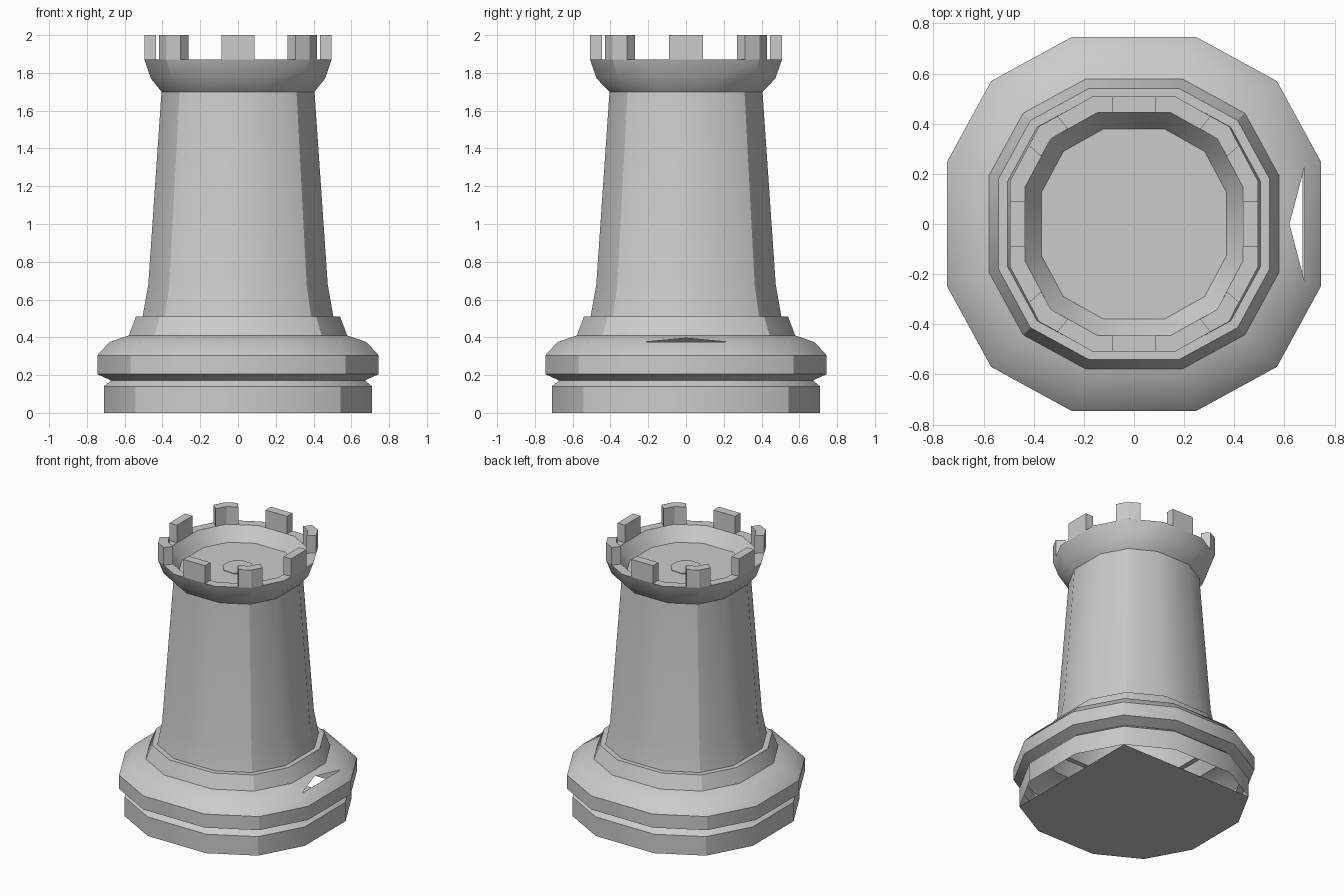
import bpy, bmesh, math
from mathutils import Matrix

cube = bpy.data.objects.get("Cube")
if cube:
    bpy.data.objects.remove(cube, do_unlink=True)

grey = bpy.data.materials.new("light grey")
grey.use_nodes = True
COLOUR = (0.6, 0.6, 0.6, 1)
grey.diffuse_color = COLOUR
grey.node_tree.nodes["Principled BSDF"].inputs["Base Color"].default_value = COLOUR

# Twelve-sided cross-section: one quarter, turned four times
QUARTER = [(1, -0.335), (1, 0.335), (0.765, 0.765)]
SECTION = []
for k in range(4):
    for x, y in QUARTER:
        for _ in range(k):
            x, y = -y, x
        SECTION.append((x, y))


def finish(name, bm):
    mesh = bpy.data.meshes.new(name)
    bm.to_mesh(mesh)
    bm.free()
    mesh.materials.append(grey)
    obj = bpy.data.objects.new(name, mesh)
    bpy.context.collection.objects.link(obj)
    bpy.ops.object.select_all(action='DESELECT')
    obj.select_set(True)
    bpy.context.view_layer.objects.active = obj
    bpy.ops.object.shade_smooth_by_angle(angle=math.radians(30))
    return obj


def stack(bm, profile):
    """Join scaled copies of the cross-section; profile holds (size x, size y, z)."""
    rings = [[bm.verts.new((x * sx, y * sy, z)) for x, y in SECTION] for sx, sy, z in profile]
    for low, high in zip(rings, rings[1:]):
        for i in range(12):
            j = (i + 1) % 12
            bm.faces.new((low[i], low[j], high[j], high[i]))
    return rings


def prism(bm, points, z0, z1):
    """Upright prism over a counter-clockwise outline."""
    low = [bm.verts.new((x, y, z0)) for x, y in points]
    high = [bm.verts.new((x, y, z1)) for x, y in points]
    n = len(points)
    for i in range(n):
        j = (i + 1) % n
        bm.faces.new((low[i], low[j], high[j], high[i]))
    bm.faces.new(high)
    bm.faces.new(low[::-1])
    return low + high


# Base: plinth, groove, wide band, shoulder and collar
bm = bmesh.new()
rings = stack(bm, [(d, d, z) for d, z in [
    (0.71, 0), (0.71, 0.14), (0.672, 0.172), (0.745, 0.205), (0.745, 0.305),
    (0.68, 0.375), (0.578, 0.41), (0.54, 0.51), (0.505, 0.51)]])
# Underside, left open along two sides
bm.faces.new([rings[0][i] for i in (11, 10, 9, 8, 7, 6, 5, 2)])
# Small three-sided opening in the shoulder
a, b, c, d = rings[5][0], rings[5][1], rings[6][1], rings[6][0]
bm.faces.remove(next(f for f in bm.faces if set(f.verts) == {a, b, c, d}))
tip = bm.verts.new((0.62, 0, 0.396))
for pair in ((b, c), (c, d), (d, a)):
    bm.faces.new((*pair, tip))
finish("base", bm)

# Tapered shaft
bm = bmesh.new()
stack(bm, [(d, d, z) for d, z in [(0.505, 0.51), (0.475, 0.68), (0.405, 1.7)]])
finish("shaft", bm)

# Flared crown with a sunken floor
SQUEEZE = 0.975
bm = bmesh.new()
rings = stack(bm, [(0.405, 0.405, 1.7)] + [(d * SQUEEZE, d, z) for d, z in [
    (0.473, 1.77), (0.508, 1.87), (0.445, 1.87), (0.378, 1.77)]])
bm.faces.new(rings[-1])
finish("crown", bm)

# Eight battlements: four on the flats, four wrapping the corners
FLAT = [(0.445, -0.09), (0.508, -0.09), (0.508, 0.09), (0.445, 0.09)]
CORNER = [(0.38, 0.27), (0.43, 0.312), (0.389, 0.389), (0.312, 0.43), (0.27, 0.38), (0.34, 0.34)]
bm = bmesh.new()
for k in range(4):
    for outline in (FLAT, CORNER):
        verts = prism(bm, outline, 1.87, 2.0)
        bmesh.ops.rotate(bm, verts=verts, cent=(0, 0, 0),
                         matrix=Matrix.Rotation(k * math.pi / 2, 3, 'Z'))
bmesh.ops.scale(bm, vec=(SQUEEZE, 1, 1), verts=bm.verts)
finish("battlements", bm)

# Small eight-sided plate in the middle of the floor
bm = bmesh.new()
prism(bm, [(0.107 * math.cos(math.radians(19 + 45 * i)), 0.107 * math.sin(math.radians(19 + 45 * i)))
           for i in range(8)], 1.769, 1.775)
finish("floor_plate", bm)
